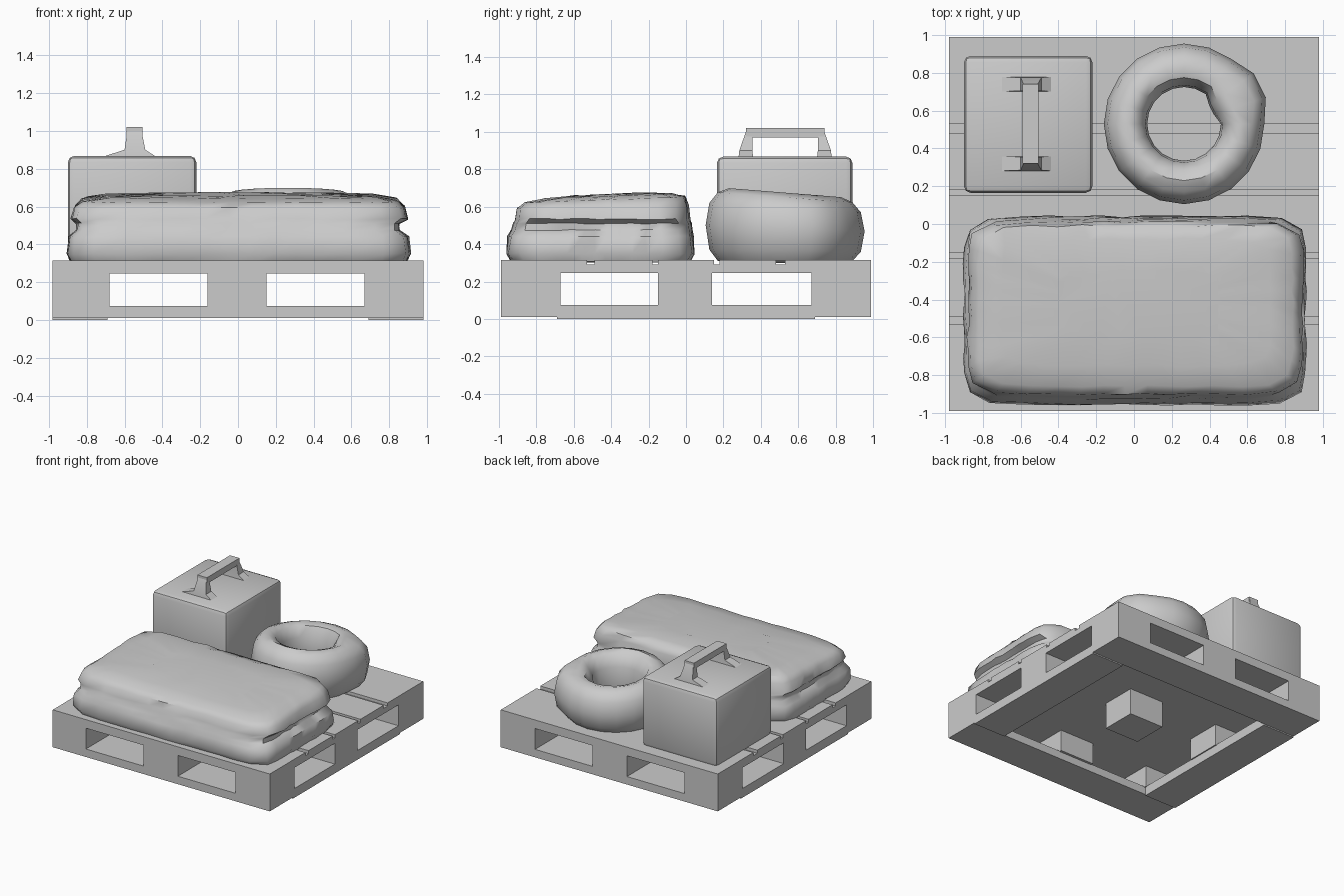
import bpy, bmesh, math, random
from mathutils import Vector

if "Cube" in bpy.data.objects:
    bpy.data.objects.remove(bpy.data.objects["Cube"])

random.seed(4)
grey = bpy.data.materials.new("plain_grey")
grey.diffuse_color = (0.6, 0.6, 0.6, 1)
grey.use_nodes = True
grey.node_tree.nodes["Principled BSDF"].inputs["Base Color"].default_value = grey.diffuse_color


def finish(name, bm, angle=35):
    bmesh.ops.recalc_face_normals(bm, faces=bm.faces)
    me = bpy.data.meshes.new(name)
    bm.to_mesh(me)
    bm.free()
    me.materials.append(grey)
    ob = bpy.data.objects.new(name, me)
    bpy.context.collection.objects.link(ob)
    bpy.ops.object.select_all(action='DESELECT')
    ob.select_set(True)
    bpy.context.view_layer.objects.active = ob
    bpy.ops.object.shade_smooth_by_angle(angle=math.radians(angle))
    return ob


def add_box(bm, x0, x1, y0, y1, z0, z1):
    vs = bmesh.ops.create_cube(bm, size=1)["verts"]
    for v in vs:
        v.co = Vector(((x0 + x1) / 2 + v.co.x * (x1 - x0),
                       (y0 + y1) / 2 + v.co.y * (y1 - y0),
                       (z0 + z1) / 2 + v.co.z * (z1 - z0)))
    return vs


def box(name, *dims, bevel=0):
    bm = bmesh.new()
    add_box(bm, *dims)
    if bevel:
        bmesh.ops.bevel(bm, geom=bm.edges[:], offset=bevel, segments=2,
                        profile=0.5, affect='EDGES')
    return finish(name, bm)


def loft(bm, rings, closed=False):
    rows = [[bm.verts.new(p) for p in r] for r in rings]
    n = len(rows[0])
    pairs = list(zip(rows, rows[1:])) + ([(rows[-1], rows[0])] if closed else [])
    for a, b in pairs:
        for i in range(n):
            j = (i + 1) % n
            bm.faces.new((a[i], a[j], b[j], b[i]))
    if not closed:
        bm.faces.new(rows[0][::-1])
        bm.faces.new(rows[-1])


# pallet: bottom frame, nine blocks, deck and planks
X, Y = 0.98, 0.99
for s, side in ((-1, "front"), (1, "back")):
    y = sorted((s * Y, s * 0.69))
    box("bottom_board_" + side, -X, X, *y, 0.01, 0.075)
for s, side in ((-1, "left"), (1, "right")):
    x = sorted((s * X, s * 0.69))
    box("bottom_board_" + side, *x, -0.69, 0.69, 0.0, 0.075)
spans_x = ((-X, -0.68), (-0.16, 0.15), (0.67, X))
spans_y = ((-Y, -0.67), (-0.15, 0.14), (0.67, Y))
for i, sx in enumerate(spans_x):
    for j, sy in enumerate(spans_y):
        z0 = 0.03 if i == j == 1 else 0.07
        box(f"block_{i}_{j}", *sx, *sy, z0, 0.25)
box("deck", -X, X, -Y, Y, 0.245, 0.29)
for i, (y0, y1) in enumerate(((-Y, -0.53), (-0.49, -0.18), (-0.15, 0.15),
                              (0.18, 0.48), (0.53, Y))):
    box(f"plank_{i}", -X, X, y0, y1, 0.285, 0.315)

# covered load: lofted soft rectangle, side folds, crumpled top
def soft_rect(x0, x1, y0, y1, z, hump=0.0, n=48, power=9):
    pts = []
    for k in range(n):
        t = 2 * math.pi * (k + 0.5) / n
        c, s = math.cos(t), math.sin(t)
        m = (abs(c) ** power + abs(s) ** power) ** (-1 / power)
        x = (x0 + x1) / 2 + (x1 - x0) / 2 * c * m
        y = (y0 + y1) / 2 + (y1 - y0) / 2 * s * m
        r = [random.uniform(-0.007, 0.007) for _ in range(3)]
        pts.append((x + r[0], y + r[1], z + hump * (y + 0.45) + r[2] * 0.6))
    return pts


bm = bmesh.new()
loft(bm, [soft_rect(*r) for r in (
    (-0.88, 0.89, -0.93, 0.02, 0.305),
    (-0.90, 0.91, -0.96, 0.04, 0.35),
    (-0.89, 0.90, -0.95, 0.035, 0.44),
    (-0.85, 0.85, -0.93, 0.03, 0.475),
    (-0.85, 0.85, -0.92, 0.025, 0.51),
    (-0.88, 0.895, -0.91, 0.02, 0.535),
    (-0.86, 0.88, -0.90, 0.01, 0.60, 0.02),
    (-0.82, 0.84, -0.86, -0.01, 0.637, 0.04),
    (-0.70, 0.72, -0.75, -0.08, 0.655, 0.04),
    (-0.40, 0.45, -0.60, -0.25, 0.665, 0.04))])
finish("covered_load", bm, 50)

# canister
box("canister", -0.90, -0.22, 0.165, 0.89, 0.30, 0.868, bevel=0.035)

# canister handle: bar, sloped posts, flared feet
bm = bmesh.new()
add_box(bm, -0.59, -0.505, 0.32, 0.74, 0.97, 1.02)
for s in (-1, 1):
    yc = 0.53
    def rect(x0, x1, d0, d1, z):
        return [(x0, yc + s * d0, z), (x1, yc + s * d0, z),
                (x1, yc + s * d1, z), (x0, yc + s * d1, z)]
    loft(bm, [rect(-0.74, -0.42, 0.17, 0.25, 0.855),
              rect(-0.60, -0.49, 0.175, 0.245, 0.90),
              rect(-0.585, -0.51, 0.175, 0.21, 1.0)])
finish("canister_handle", bm)

# tyre: lathed profile, bulging at one side, leaning slightly backward
profile = ((0.21, 0.31), (0.36, 0.305), (0.405, 0.36), (0.425, 0.48),
           (0.405, 0.59), (0.36, 0.645), (0.30, 0.67), (0.245, 0.65),
           (0.205, 0.57), (0.195, 0.44))
bm = bmesh.new()
rings = []
N = 20
for k in range(N):
    a = 2 * math.pi * k / N
    bulge = 0.03 if k in (1, 2) else 0
    ring = []
    for r, z in profile:
        rr = r + (bulge if r > 0.3 else -bulge)
        x, y = 0.265 + rr * math.cos(a), 0.53 + rr * math.sin(a)
        lean = 0.08 * (y - 0.53) * (z - 0.3) / 0.37
        ring.append((x, y, z + 0.005 - lean))
    rings.append(ring)
loft(bm, rings, closed=True)
finish("tyre", bm, 45)
